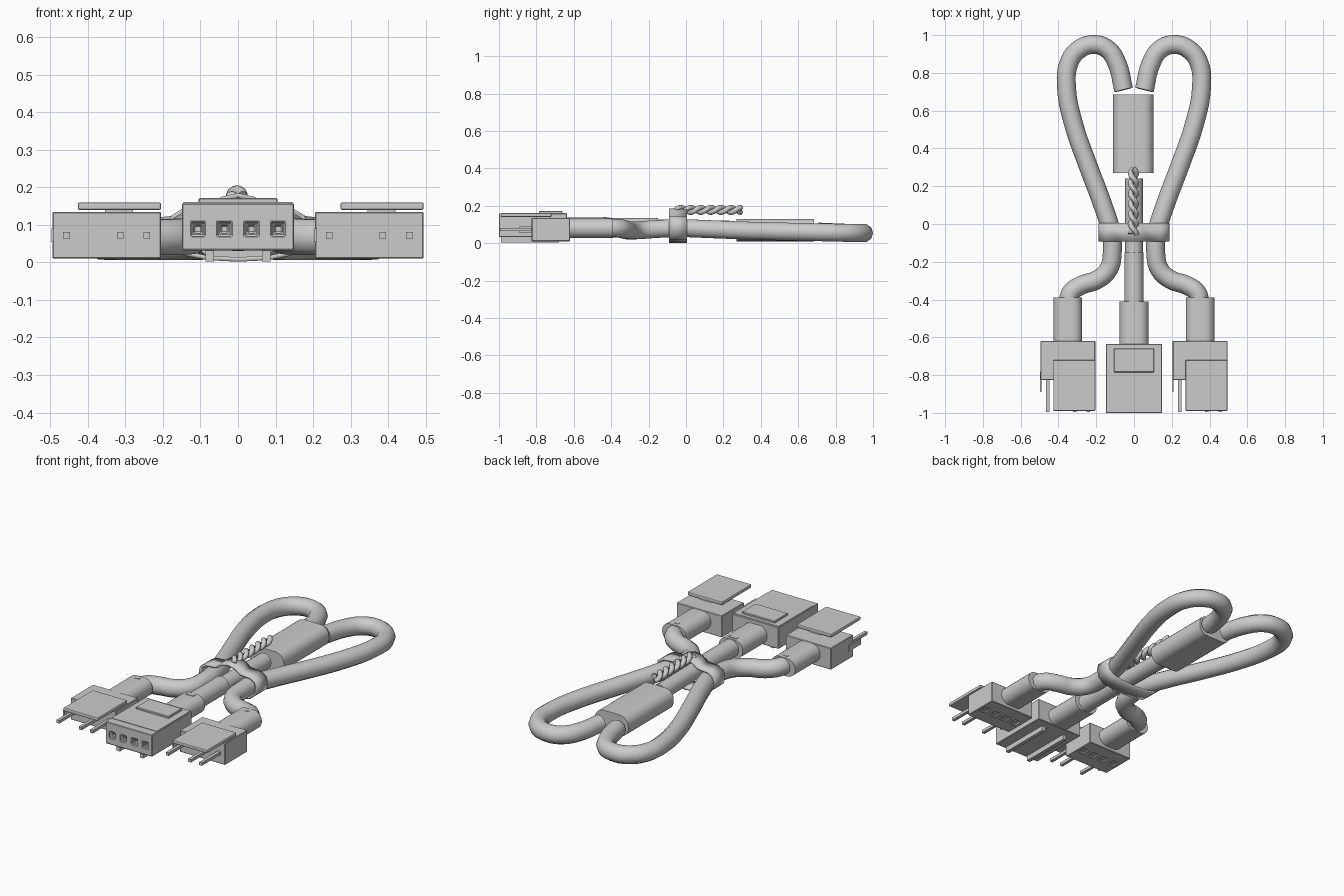
import bpy, bmesh
from math import sin, cos, pi
from mathutils import Matrix, Vector

if "Cube" in bpy.data.objects:
    bpy.data.objects.remove(bpy.data.objects["Cube"])


def finish(name, bm, smooth=False):
    bmesh.ops.recalc_face_normals(bm, faces=bm.faces)
    me = bpy.data.meshes.new(name)
    bm.to_mesh(me)
    bm.free()
    ob = bpy.data.objects.new(name, me)
    bpy.context.collection.objects.link(ob)
    if smooth:
        bpy.context.view_layer.objects.active = ob
        ob.select_set(True)
        bpy.ops.object.shade_smooth_by_angle(angle=0.7)
        ob.select_set(False)
    return ob


def boxes(name, spans):
    """One object from boxes given as (x0, x1, y0, y1, z0, z1)."""
    bm = bmesh.new()
    for x0, x1, y0, y1, z0, z1 in spans:
        m = Matrix.Translation(((x0 + x1) / 2, (y0 + y1) / 2, (z0 + z1) / 2))
        m = m @ Matrix.Diagonal((x1 - x0, y1 - y0, z1 - z0, 1))
        bmesh.ops.create_cube(bm, size=1, matrix=m)
    return finish(name, bm)


def bevel(ob, w, seg=1):
    m = ob.modifiers.new("soft_edges", 'BEVEL')
    m.width, m.segments, m.limit_method = w, seg, 'ANGLE'


def cut(ob, spans):
    cutter = boxes("cutter", spans)
    cutter.hide_render = True
    m = ob.modifiers.new("recess", 'BOOLEAN')
    m.operation, m.object, m.solver = 'DIFFERENCE', cutter, 'EXACT'
    bpy.context.view_layer.objects.active = ob
    bpy.ops.object.modifier_apply(modifier=m.name)
    bpy.data.objects.remove(cutter)


def sleeve(name, x, z, w, h, r, y0, y1):
    """Rounded-rectangle section extruded along y."""
    bm = bmesh.new()
    pts = []
    for k, (sx, sz) in enumerate(((1, 1), (-1, 1), (-1, -1), (1, -1))):
        for i in range(7):
            a = (k + i / 6) * pi / 2
            pts.append((x + sx * (w / 2 - r) + r * cos(a), z + sz * (h / 2 - r) + r * sin(a)))
    f = bm.faces.new([bm.verts.new((px, y0, pz)) for px, pz in pts])
    g = bmesh.ops.extrude_face_region(bm, geom=[f])
    bmesh.ops.translate(bm, vec=(0, y1 - y0, 0),
                        verts=[v for v in g['geom'] if isinstance(v, bmesh.types.BMVert)])
    bmesh.ops.remove_doubles(bm, verts=bm.verts, dist=1e-5)
    return finish(name, bm, True)


def cable(name, pts, r, kind='BEZIER'):
    cu = bpy.data.curves.new(name, 'CURVE')
    cu.dimensions, cu.bevel_depth, cu.bevel_resolution = '3D', r, 3
    cu.resolution_u, cu.use_fill_caps = 5, True
    sp = cu.splines.new(kind)
    if kind == 'BEZIER':
        sp.bezier_points.add(len(pts) - 1)
        for b, p in zip(sp.bezier_points, pts):
            b.co = p
            b.handle_left_type = b.handle_right_type = 'AUTO'
    else:
        sp.points.add(len(pts) - 1)
        for b, p in zip(sp.points, pts):
            b.co = (*p, 1)
    ob = bpy.data.objects.new(name, cu)
    bpy.context.collection.objects.link(ob)
    return ob


# Looped side cables, mirrored
loop = [(.055, .71, .062), (.09, .85, .056), (.14, .925, .054), (.21, .95, .054),
        (.29, .925, .054), (.345, .85, .055), (.357, .72, .058), (.32, .53, .062),
        (.24, .3, .068), (.165, .1, .076), (.125, -.03, .08), (.115, -.15, .076),
        (.135, -.24, .07), (.195, -.295, .068), (.28, -.325, .072), (.335, -.365, .08),
        (.35, -.43, .08)]
for s, side in ((-1, "left"), (1, "right")):
    cable(side + "_loop_cable", [(s * x, y, z) for x, y, z in loop], .05)

# Middle cable and its splice cover
cable("middle_cable", [(0, .24, .075), (0, 0, .08), (0, -.2, .082), (0, -.44, .085)], .047)
sleeve("middle_cable_jacket", 0, .085, .1, .1, .049, -.43, -.15)
sleeve("splice_sleeve", -.003, .07, .215, .12, .055, .27, .685)

# Flat tie band around the bundle
half = [(0, .002), (.08, .006), (.14, .018), (.178, .05), (.187, .09), (.178, .125),
        (.145, .145), (.08, .15), (.045, .175), (0, .185)]
ring = half + [(-x, z) for x, z in half[-2:0:-1]]
bm = bmesh.new()
cols = [[bm.verts.new((x, y, z)) for y in (-.092, .005)] for x, z in ring]
for a, b in zip(cols, cols[1:] + cols[:1]):
    bm.faces.new((a[0], b[0], b[1], a[1]))
band = finish("tie_band", bm, True)
sol = band.modifiers.new("thickness", 'SOLIDIFY')
sol.thickness, sol.offset = .012, -1

# Twisted tie ends
for k in range(2):
    pts = []
    for i in range(61):
        a = i / 60 * 6.5 * pi + k * pi
        pts.append((-.003 + .015 * cos(a), -.055 + .35 * i / 60, .178 + .013 * sin(a)))
    cable("twisted_tie_strand_%d" % (k + 1), pts, .014, 'POLY')

# Two pin connectors, the second a copy shifted across
pin_x = (-.107, .036, .107)
for cx, side in ((-.35, "left"), (.35, "right")):
    body = boxes(side + "_plug_body", [(cx - .145, cx + .145, -.825, -.62, .01, .135)])
    cut(body, [(cx + x - .02, cx + x + .02, -.745, -.7, 0, .022)
               for x in (-.107, -.036, .036, .107)])
    bevel(body, .003)
    plate = boxes(side + "_plug_guide_plate", [(cx - .077, cx + .145, -.99, -.72, .14, .16)])
    bevel(plate, .005, 2)
    boxes(side + "_plug_plate_support", [(cx - .005, cx + .07, -.8, -.725, .124, .145)])
    boxes(side + "_plug_pins", [(cx + x - .009, cx + x + .009, -.995, -.8, .064, .081)
                                for x in pin_x])
    boxes(side + "_plug_side_prong", [(cx - .147, cx - .14, -.89, -.78, .055, .09)])
    sleeve(side + "_plug_sleeve", cx, .08, .152, .104, .05, -.63, -.39)
    boxes(side + "_plug_sleeve_tab", [(cx - .012, cx + .012, -.425, -.41, .125, .134)])

# Middle socket connector with four stepped holes
socket = boxes("socket_body", [(-.149, .149, -1, -.635, .032, .158)])
holes = (-.107, -.036, .036, .107)
cut(socket, [(x - .018, x + .018, -1.1, -.99, .071, .107) for x in holes])
cut(socket, [(x - .01, x + .01, -1.1, -.85, .079, .099) for x in holes])
bevel(socket, .003)
boxes("socket_top_step", [(-.145, .145, -.95, -.64, .15, .161)])
latch = boxes("socket_latch_pad", [(-.105, .105, -.785, -.66, .155, .172)])
bevel(latch, .003)
boxes("socket_keying_rails", [(x - .011, x + .011, -.99, -.68, .003, .04) for x in (-.075, .075)])
sleeve("socket_sleeve", 0, .085, .152, .104, .05, -.645, -.41)
boxes("socket_sleeve_tab", [(-.025, .025, -.445, -.425, .13, .14)])
